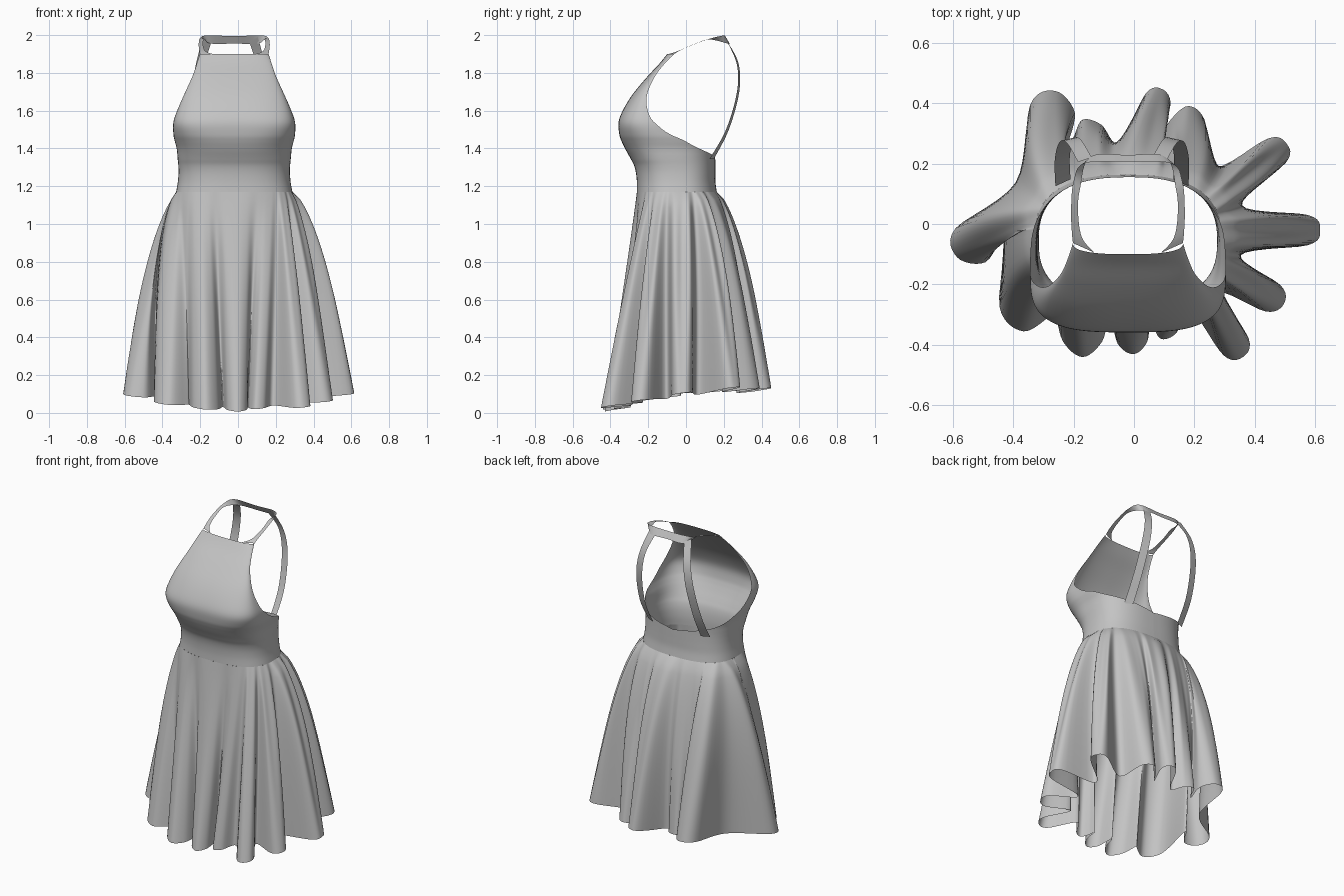
import bpy
import math
from mathutils import Vector

cube = bpy.data.objects.get("Cube")
if cube:
    bpy.data.objects.remove(cube, do_unlink=True)

fabric = bpy.data.materials.new("grey_fabric")
fabric.use_nodes = True
GREY = (0.55, 0.55, 0.55, 1)
fabric.diffuse_color = GREY
fabric.node_tree.nodes["Principled BSDF"].inputs["Base Color"].default_value = GREY

CX = -0.02  # sideways centre of the body


def spline(points, steps, closed=False):
    """Smooth curve through points of any dimension."""
    n = len(points)
    get = (lambda i: points[i % n]) if closed else (lambda i: points[max(0, min(n - 1, i))])
    out = []
    for i in range(n if closed else n - 1):
        p, q, r, s = (get(i + k) for k in (-1, 0, 1, 2))
        for k in range(steps):
            t = k / steps
            out.append([b + 0.5 * t * (c - a + t * (2*a - 5*b + 4*c - d + t * (3*(b - c) + d - a)))
                        for a, b, c, d in zip(p, q, r, s)])
    if not closed:
        out.append(list(points[-1]))
    return out


def sheet(name, rows, closed=False):
    """Cloth surface through equal rows of points."""
    n = len(rows[0])
    verts = [p for row in rows for p in row]
    faces = [(i*n + j, i*n + (j + 1) % n, (i + 1)*n + (j + 1) % n, (i + 1)*n + j)
             for i in range(len(rows) - 1) for j in range(n if closed else n - 1)]
    mesh = bpy.data.meshes.new(name)
    mesh.from_pydata(verts, [], faces)
    mesh.materials.append(fabric)
    mesh.shade_smooth()
    obj = bpy.data.objects.new(name, mesh)
    bpy.context.collection.objects.link(obj)


def power(v, e):
    return math.copysign(abs(v) ** e, v)


def body_point(row, a):
    """Point on a body section; angle 0 is the front, positive towards +x."""
    z, w, front, mid, back, _ = row
    e = 0.78 - 0.16 * math.exp(-((z - 1.52) / 0.1) ** 2)  # squarer at the bust
    c = power(math.cos(a), e)
    depth = (mid - front) if c > 0 else (back - mid)
    return (CX + w * power(math.sin(a), e), mid - depth * c, z)


# Bodice sections: height, half width, front y, side y, back y, angle covered
sections = [
    (1.17, .308, -.26, -.05, .163, 180), (1.22, .299, -.26, -.05, .156, 180),
    (1.27, .295, -.265, -.055, .155, 180), (1.31, .296, -.275, -.065, .155, 180),
    (1.34, .299, -.29, -.075, .155, 180), (1.362, .301, -.302, -.08, .155, 160),
    (1.385, .303, -.315, -.085, .155, 136), (1.41, .307, -.328, -.09, .155, 117),
    (1.44, .315, -.342, -.095, .155, 103), (1.475, .322, -.353, -.115, .155, 92),
    (1.54, .322, -.357, -.17, .1, 90), (1.61, .298, -.33, -.205, 0, 90),
    (1.69, .263, -.28, -.205, 0, 90), (1.78, .222, -.205, -.165, 0, 90),
    (1.85, .198, -.14, -.112, 0, 90), (1.9, .182, -.1, -.063, 0, 90)]
COLS = 72
rows = []
for sec in spline(sections, 4):
    reach = math.radians(min(180, sec[5]))
    rows.append([body_point(sec, reach * (2 * j / COLS - 1)) for j in range(COLS + 1)])
sheet("bodice", rows)

# Skirt folds: valley x, y, then fold tip x, y, then fold width
folds = [
    (-.08, -.295, 0, -.43, .10), (.05, -.295, .09, -.38, .08),
    (.19, -.29, .36, -.44, .10), (.29, -.23, .495, -.265, .10),
    (.34, -.1, .615, -.02, .10), (.34, .06, .505, .265, .10),
    (.27, .19, .18, .39, .11), (.08, .28, .095, .445, .09),
    (-.05, .27, -.17, .345, .10), (-.22, .26, -.26, .44, .15),
    (-.38, .14, -.585, -.11, .15), (-.42, -.03, -.365, -.355, .18),
    (-.26, -.29, -.17, -.44, .13)]


def angle_at(p):
    return math.atan2(p[0] - CX, -(p[1] + .05))


STEPS = 6
loop, angles = [], []
for i, (vx, vy, tx, ty, width) in enumerate(folds):
    valley, after, tip = Vector((vx, vy)), Vector(folds[(i + 1) % len(folds)][:2]), Vector((tx, ty))
    out = (tip - (valley + after) / 2).normalized()
    side = Vector((-out.y, out.x)) * width / 2
    root = tip - out * width * 0.4
    loop += [valley[:], (root - side)[:], tip[:], (root + side)[:]]
    turn = (angle_at(after) - angle_at(valley)) % math.tau
    angles += [(angle_at(valley) + turn * k / (4 * STEPS), k / (4 * STEPS)) for k in range(4 * STEPS)]
hem = spline(loop, STEPS, closed=True)

ROWS = 26
rows = []
for r in range(ROWS + 1):
    v = 1 - r / ROWS
    row = []
    for (hx, hy), (a, u) in zip(hem, angles):
        wx, wy, wz = body_point(sections[0], a)
        frontness = max(0, math.cos(a))
        f = v ** (0.65 + 0.4 * frontness)
        # valleys stay full over the hips and deepen towards the hem
        puff = 1 + 0.13 * (1 - frontness) * math.cos(math.pi * u) ** 2 * math.sin(math.pi * v ** 0.65)
        hz = .004 + .135 * (hy + .45) + .07 * abs(hx)
        x = CX + (wx - CX + (hx - wx) * f) * puff
        y = -.05 + (wy + .05 + (hy - wy) * f) * puff
        row.append((x, y, wz + (hz - wz) * v))
    rows.append(row)
sheet("skirt", rows, closed=True)


def mirrored(points):
    return points + [(-x, y, z) for x, y, z in reversed(points[:-1])]


def ribbon(name, edge_a, edge_b, shift):
    sheet(name, [[(x + shift, y, z) for x, y, z in spline(e, 6)] for e in (edge_a, edge_b)])


# Neck band running from the neckline round the back of the neck
ribbon("neck_band",
       mirrored([(.182, -.063, 1.9), (.186, -.02, 1.925), (.188, .05, 1.955),
                 (.18, .14, 1.985), (.145, .2, 1.998), (0, .205, 1.995)]),
       mirrored([(.11, -.095, 1.899), (.152, -.045, 1.915), (.165, .04, 1.95),
                 (.158, .12, 1.977), (.125, .222, 1.955), (0, .228, 1.955)]),
       CX)

# Back straps from the neck band down to the back edge
for label, s in (("left", 1), ("right", -1)):
    outer = [(.22, .125, 1.345), (.222, .212, 1.5), (.207, .27, 1.7), (.182, .268, 1.85), (.145, .205, 1.99)]
    inner = [(.17, .148, 1.345), (.172, .227, 1.5), (.157, .282, 1.7), (.135, .278, 1.85), (.1, .22, 1.965)]
    edges = [[(s * x, y, z) for x, y, z in e] for e in (outer, inner)]
    ribbon(label + "_back_strap", *(edges if s < 0 else edges[::-1]), 2 * CX)
